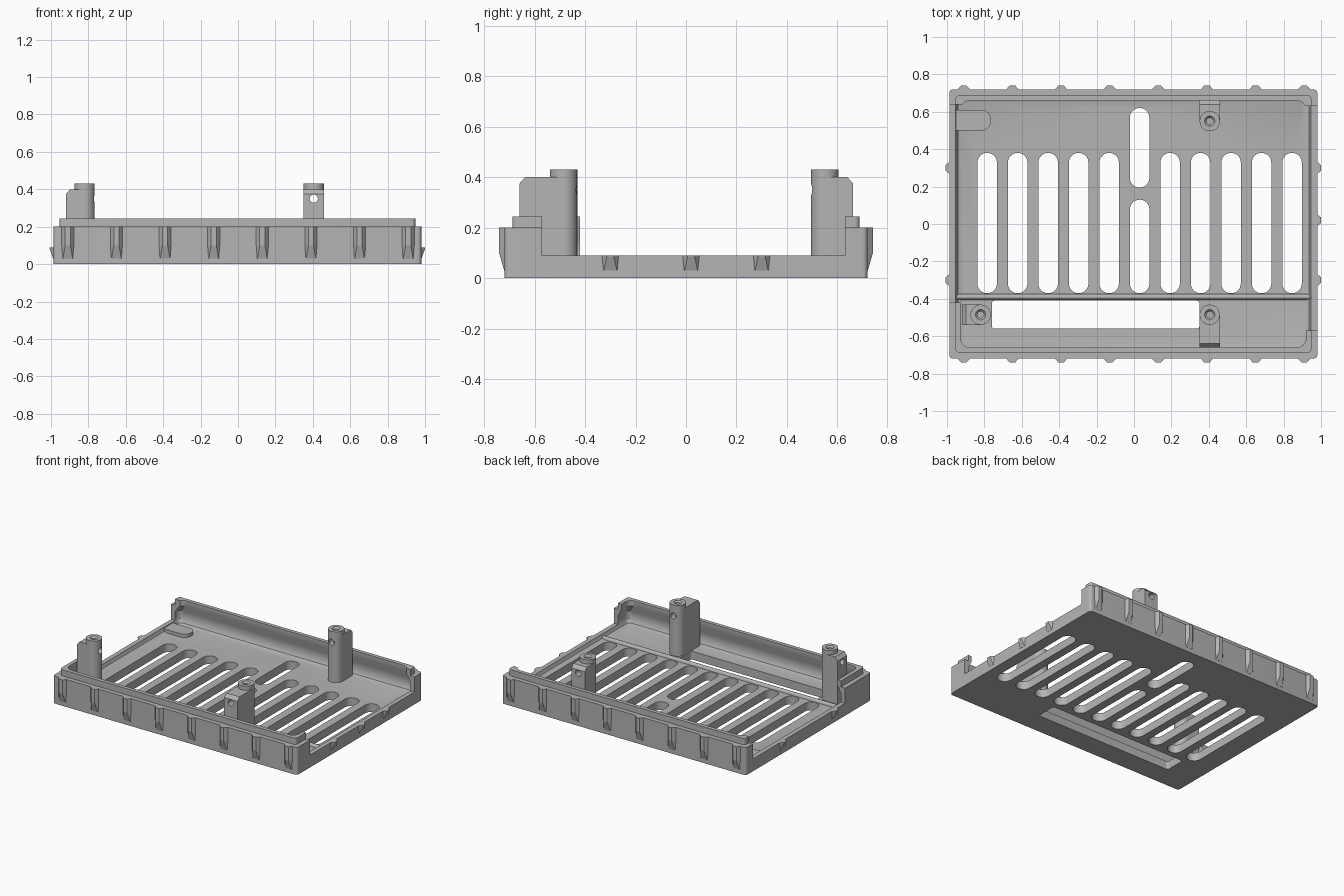
import bpy, bmesh
from math import sin, cos, pi, radians
from mathutils import Matrix, Vector

cube = bpy.data.objects.get("Cube")
if cube:
    bpy.data.objects.remove(cube, do_unlink=True)

grey = bpy.data.materials.new("plain grey")
grey.use_nodes = True
grey.diffuse_color = (0.46, 0.46, 0.46, 1)
grey.node_tree.nodes["Principled BSDF"].inputs["Base Color"].default_value = grey.diffuse_color

FLOOR, RIM, WALL, LIP = 0.06, 0.09, 0.20, 0.245
X0, X1, Y = -0.987, 0.98, 0.72


def make(name, bm):
    bmesh.ops.recalc_face_normals(bm, faces=bm.faces)
    mesh = bpy.data.meshes.new(name)
    bm.to_mesh(mesh)
    bm.free()
    mesh.materials.append(grey)
    ob = bpy.data.objects.new(name, mesh)
    bpy.context.collection.objects.link(ob)
    return ob


def round_rect(x0, x1, y0, y1, r, z, n=8):
    """Ring of points around a rounded rectangle."""
    pts = []
    corners = ((x1 - r, y1 - r), (x0 + r, y1 - r), (x0 + r, y0 + r), (x1 - r, y0 + r))
    for q, (cx, cy) in enumerate(corners):
        for i in range(n + 1):
            a = pi / 2 * (q + i / n)
            pts.append(Vector((cx + r * cos(a), cy + r * sin(a), z)))
    return pts


def loft(bm, rings):
    """Skin rings of equal length and cap both ends."""
    rows = [[bm.verts.new(p) for p in ring] for ring in rings]
    for a, b in zip(rows, rows[1:]):
        for i in range(len(a)):
            j = (i + 1) % len(a)
            bm.faces.new((a[i], a[j], b[j], b[i]))
    bm.faces.new(rows[0])
    bm.faces.new(rows[-1])


def boolean(ob, cutter, operation="DIFFERENCE"):
    mod = ob.modifiers.new("cut", "BOOLEAN")
    mod.object, mod.operation, mod.solver = cutter, operation, "EXACT"
    bpy.context.view_layer.objects.active = ob
    bpy.ops.object.modifier_apply(modifier=mod.name)
    bpy.data.objects.remove(cutter, do_unlink=True)


def smooth(ob):
    bpy.ops.object.select_all(action="DESELECT")
    ob.select_set(True)
    bpy.context.view_layer.objects.active = ob
    bpy.ops.object.shade_smooth_by_angle(angle=radians(35))


# Tray: outer wall, stepped lip, undercut inside and floor as one skin
def tray_ring(inset, r, z):
    return round_rect(X0 + inset, X1 - inset, -Y + inset, Y - inset, r, z)


bm = bmesh.new()
loft(bm, [tray_ring(i, r, z) for i, r, z in (
    (0, 0.02, 0), (0, 0.02, WALL), (0.032, 0.02, WALL), (0.032, 0.02, LIP),
    (0.06, 0.05, LIP), (0.06, 0.05, 0.205), (0.033, 0.03, 0.15),
    (0.033, 0.03, RIM), (0.045, 0.03, 0.068), (0.065, 0.03, FLOOR))])
tray = make("tray", bm)

# End openings, vent slots and the long front window
bm = bmesh.new()
for x0, x1, y0, y1 in ((0.87, 1.1, -0.57, 0.63), (-1.1, -0.87, -0.42, 0.64)):
    loft(bm, [round_rect(x0, x1, y0, y1, 0.005, z) for z in (RIM, 0.4)])
slots = [(0.03 + 0.163 * i, -0.37, 0.13 if i == 0 else 0.38) for i in range(-5, 6)]
slots.append((0.03, 0.195, 0.62))
for x, y0, y1 in slots:
    loft(bm, [round_rect(x - 0.052, x + 0.052, y0, y1, 0.051, z) for z in (-0.1, RIM - 0.01)])
loft(bm, [round_rect(-0.76, 0.35, -0.56, -0.41, 0.015, z) for z in (-0.1, RIM - 0.01)])
boolean(tray, make("tray_cutter", bm))
smooth(tray)

# Low rounded ridge between the vents and the window
bm = bmesh.new()
loft(bm, [[Vector((x, -0.39 + 0.016 * cos(a), FLOOR - 0.005 + 0.025 * sin(a)))
           for a in [pi * i / 8 for i in range(9)]] for x in (X0 + 0.03, X1 - 0.03)])
smooth(make("floor_ridge", bm))

# Raised tab at the back corner, rounded at its inner end
bm = bmesh.new()
loft(bm, [round_rect(-0.96, -0.765, 0.5, 0.61, r, z)
          for r, z in ((0.05, FLOOR - 0.01), (0.05, RIM - 0.005))])
loft(bm, [round_rect(-0.96, -0.88, 0.5, 0.61, 0.001, z) for z in (FLOOR - 0.01, RIM - 0.005)])
smooth(make("corner_tab", bm))


# Screw posts with a web reaching back to the wall
def screw_post(name, x, y, reach, turn):
    r, top, shoulder = 0.054, 0.43, 0.40
    bm = bmesh.new()
    loft(bm, [round_rect(-r, r, -r, r, r - 0.0005, z) for z in (FLOOR - 0.02, top)])
    post = make(name, bm)
    bm = bmesh.new()
    side = [(0, FLOOR - 0.02), (-reach, FLOOR - 0.02), (-reach, shoulder - 0.025),
            (-reach + 0.022, shoulder), (0, shoulder)]
    loft(bm, [[Vector((w, b, z)) for b, z in side] for w in (-r, r)])
    boolean(post, make("web", bm), "UNION")
    # screw hole with a countersunk mouth
    bm = bmesh.new()
    loft(bm, [round_rect(-s, s, -s, s, s * 0.99, z)
              for s, z in ((0.017, 0.25), (0.017, top - 0.012), (0.03, top + 0.003))])
    boolean(post, make("screw_cutter", bm))
    # cross hole
    bm = bmesh.new()
    bmesh.ops.create_cone(bm, cap_ends=True, segments=24, radius1=0.022, radius2=0.022, depth=1,
                          matrix=Matrix.Translation((0, 0, 0.35)) @ Matrix.Rotation(pi / 2, 4, "X"))
    boolean(post, make("cross_cutter", bm))
    post.data.transform(Matrix.Translation((x, y, 0)) @ Matrix.Rotation(radians(turn), 4, "Z"))
    smooth(post)


screw_post("front_post", 0.405, -0.485, 0.175, 0)
screw_post("back_post", 0.405, 0.55, 0.112, 180)
screw_post("corner_post", -0.82, -0.485, 0.10, -90)


# Grip ribs: trapezoid in plan, fading into the wall at the foot
def rib(bm, x, y, turn, top):
    place = Matrix.Translation((x, y, 0)) @ Matrix.Rotation(radians(turn), 4, "Z")
    shoulder = min(0.1, top - 0.005)
    rings = []
    for z, base, tip, out in ((0.03, 0.032, 0.026, 0.001), (shoulder, 0.037, 0.014, 0.021),
                              (top, 0.037, 0.014, 0.021)):
        rings.append([place @ Vector(p) for p in (
            (-base, 0.005, z), (-tip, -out, z), (tip, -out, z), (base, 0.005, z))])
    loft(bm, rings)


bm = bmesh.new()
for i in range(8):
    x = -0.91 + 0.26 * i
    rib(bm, x, -Y, 0, WALL)
    rib(bm, x, Y, 180, WALL)
make("long_side_ribs", bm)

bm = bmesh.new()
for y in (-0.3, 0.02, 0.3):
    rib(bm, X1, y, 90, RIM)
    if abs(y) > 0.1:
        rib(bm, X0, y, -90, RIM)
make("end_ribs", bm)
